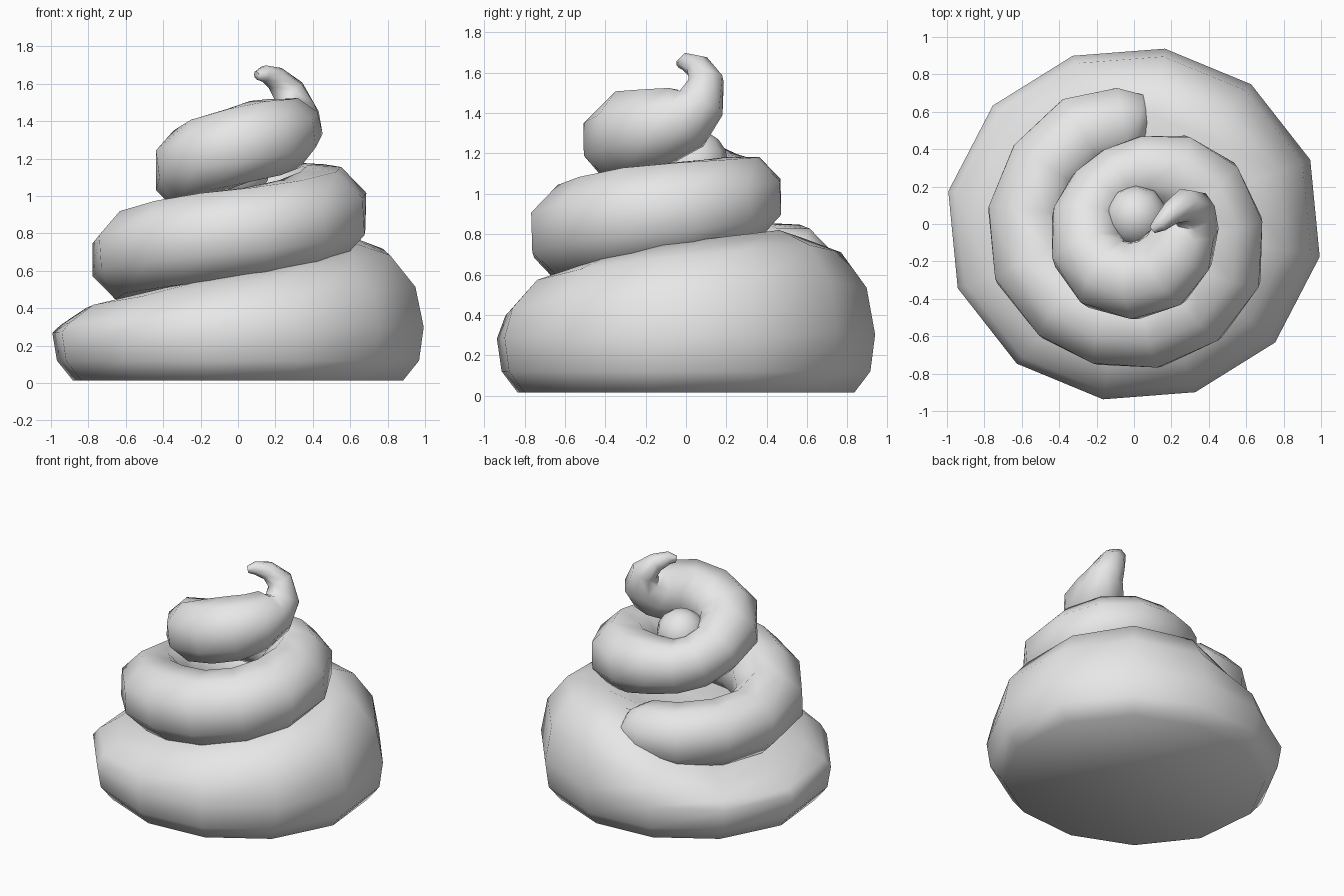
import bpy, bmesh, math
from mathutils import Vector

if "Cube" in bpy.data.objects:
    bpy.data.objects.remove(bpy.data.objects["Cube"])

grey = bpy.data.materials.new("soft_grey")
grey.diffuse_color = (0.8, 0.8, 0.8, 1)
grey.use_nodes = True
grey.node_tree.nodes["Principled BSDF"].inputs["Base Color"].default_value = grey.diffuse_color


def finish(name, bm, angle):
    bmesh.ops.recalc_face_normals(bm, faces=bm.faces)
    mesh = bpy.data.meshes.new(name)
    bm.to_mesh(mesh)
    bm.free()
    mesh.materials.append(grey)
    ob = bpy.data.objects.new(name, mesh)
    bpy.context.collection.objects.link(ob)
    bpy.ops.object.select_all(action='DESELECT')
    ob.select_set(True)
    bpy.context.view_layer.objects.active = ob
    bpy.ops.object.shade_smooth_by_angle(angle=math.radians(angle))
    return ob


def skin(bm, rings, closed_rows=False):
    """Bridge equal-length vertex rings with quads and cap both ends."""
    n = len(rings[0])
    for a, b in zip(rings, rings[1:]):
        for i in range(n):
            j = (i + 1) % n
            bm.faces.new((a[i], a[j], b[j], b[i]))
    bm.faces.new(rings[0])
    bm.faces.new(rings[-1])


def polar(radius, degrees, z):
    t = math.radians(degrees)
    return Vector((radius * math.cos(t), radius * math.sin(t), z))


# Bottom coil: 12-sided mound whose top rises anticlockwise, then drops at the back left
top_height = {-10: .75, 20: .79, 50: .82, 80: .78, 110: .6, 140: .46,
              170: .44, 200: .46, 230: .51, 260: .57, 290: .63, 320: .69}
bm = bmesh.new()
rows = [[] for _ in range(7)]
for deg, h in top_height.items():
    r = .98 + .03 * math.cos(math.radians(2 * deg))
    section = [(.89, .015), (.975, .12), (1, .27 + .1 * (h - .45)),
               (.955, .66 * h + .02), (.82, .91 * h), (.62, h), (.25, .62)]
    for row, (f, z) in zip(rows, section):
        row.append(bm.verts.new(polar(f * r, deg, z)))
skin(bm, rows)
finish("bottom_coil", bm, 55)

# Upper coil: one tapering tube (angle, outer radius, height, tube radius)
spiral = [(97, .735, .63, .20), (120, .77, .64, .21), (147, .77, .65, .21),
          (174, .785, .66, .215), (202, .80, .70, .225), (230, .785, .745, .235),
          (254, .78, .78, .24), (280, .78, .81, .24), (306, .77, .85, .24),
          (331, .75, .89, .245), (358, .69, .92, .24), (386, .635, .95, .225),
          (411, .56, .98, .205), (440, .475, 1.0, .185), (470, .43, 1.01, .17),
          (500, .42, 1.04, .17), (533, .44, 1.10, .18), (570, .48, 1.17, .195),
          (600, .51, 1.22, .2), (630, .51, 1.27, .205), (660, .50, 1.31, .205),
          (690, .47, 1.335, .19)]
path = [(polar(.52, 82, .63), .11), (polar(.53, 87, .63), .165)]
path += [(polar(ro - r, a, z), r) for a, ro, z, r in spiral]
# Curled tip
path += [(Vector(p), r) for p, r in [((.29, 0, 1.38), .16), ((.31, .075, 1.45), .115),
                                    ((.27, .10, 1.56), .085), ((.20, .06, 1.63), .06),
                                    ((.14, 0, 1.655), .042), ((.10, -.03, 1.645), .022)]]
SIDES = 8
bm = bmesh.new()
rings = []
up = Vector((0, 0, 1))
last = None
for i, (p, r) in enumerate(path):
    t = (path[min(i + 1, len(path) - 1)][0] - path[max(i - 1, 0)][0]).normalized()
    if last:
        up = last.rotation_difference(t) @ up
    if i < len(path) - 6:
        up = Vector((0, 0, 1))
    up = (up - t * up.dot(t)).normalized()
    side = t.cross(up)
    last = t
    ring = []
    for k in range(SIDES):
        a = 2 * math.pi * (k + .5) / SIDES
        ring.append(bm.verts.new(p + (side * math.cos(a) + up * math.sin(a)) * r * 1.07))
    rings.append(ring)
skin(bm, rings)
finish("upper_coil", bm, 70)

# Rounded core filling the middle of the top coil
bm = bmesh.new()
bmesh.ops.create_uvsphere(bm, u_segments=10, v_segments=8, radius=.17)
bmesh.ops.translate(bm, verts=bm.verts, vec=(.01, .04, 1.15))
finish("core", bm, 60)
